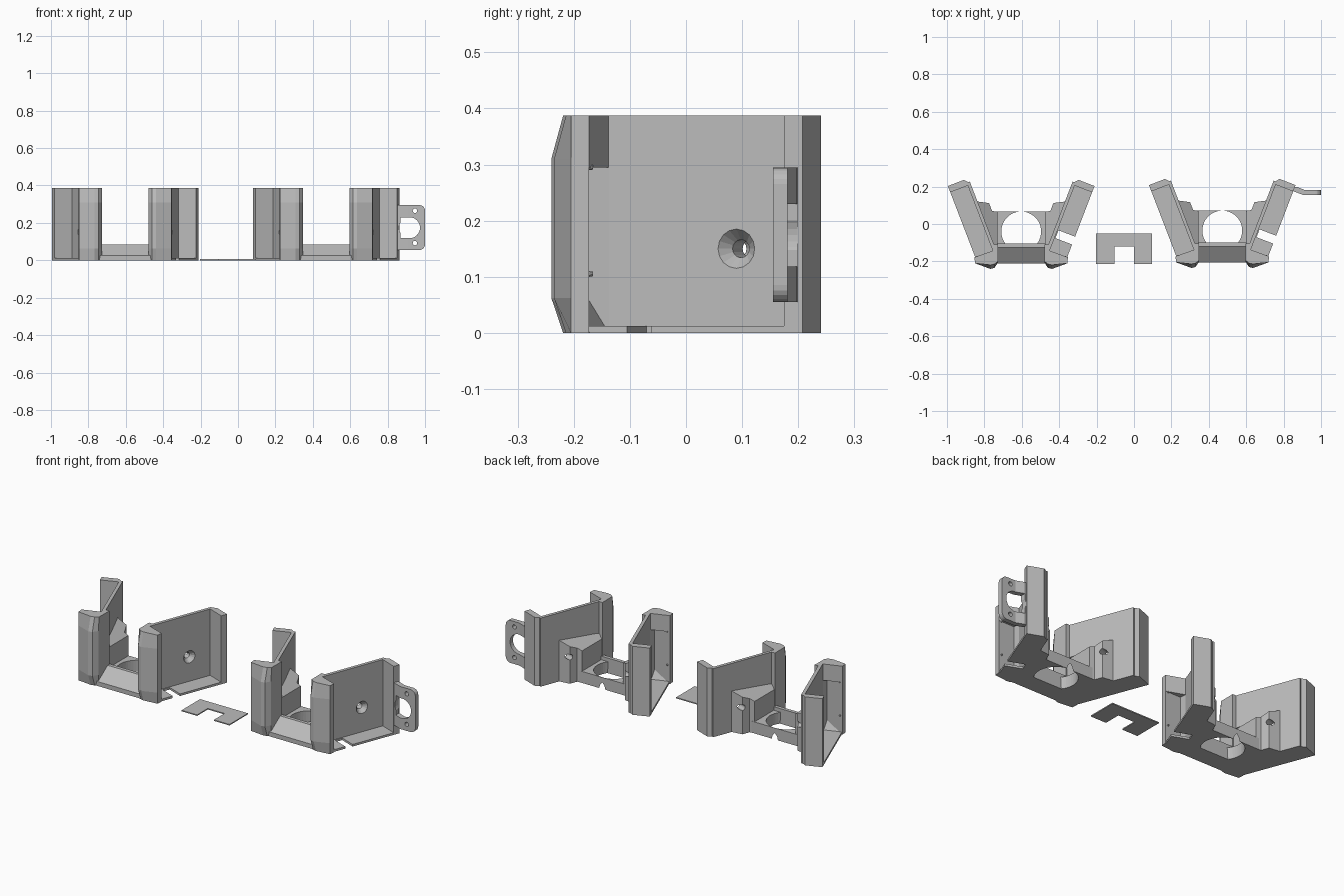
import bpy, bmesh, math
from mathutils import Matrix, Vector

cube = bpy.data.objects.get("Cube")
if cube:
    bpy.data.objects.remove(cube, do_unlink=True)

grey = bpy.data.materials.new("light_grey")
grey.use_nodes = True
grey.diffuse_color = (0.5, 0.5, 0.5, 1)
grey.node_tree.nodes["Principled BSDF"].inputs["Base Color"].default_value = (0.5, 0.5, 0.5, 1)

HEIGHT = 0.387
FLOOR = 0.012
LEAN = math.radians(21)


def finish(bm, name):
    bmesh.ops.recalc_face_normals(bm, faces=bm.faces)
    mesh = bpy.data.meshes.new(name)
    bm.to_mesh(mesh)
    bm.free()
    mesh.materials.append(grey)
    obj = bpy.data.objects.new(name, mesh)
    bpy.context.collection.objects.link(obj)
    return obj


def loft(name, sections):
    """Join matching closed rings of points and cap both ends."""
    bm = bmesh.new()
    rings = [[bm.verts.new(p) for p in ring] for ring in sections]
    n = len(rings[0])
    for low, high in zip(rings, rings[1:]):
        for i in range(n):
            j = (i + 1) % n
            bm.faces.new((low[i], low[j], high[j], high[i]))
    bm.faces.new(rings[0])
    bm.faces.new(rings[-1])
    return finish(bm, name)


def prism(name, plan, z0, z1):
    return loft(name, [[(x, y, z) for x, y in plan] for z in (z0, z1)])


def cone(name, centre, axis, r1, r2, depth, segments=32):
    bm = bmesh.new()
    turn = Vector(axis).to_track_quat('Z', 'Y').to_matrix().to_4x4()
    bmesh.ops.create_cone(bm, cap_ends=True, segments=segments, radius1=r1, radius2=r2,
                          depth=depth, matrix=Matrix.Translation(centre) @ turn)
    return finish(bm, name)


def cut(obj, cutter):
    cutter.hide_render = True
    mod = obj.modifiers.new("cut", 'BOOLEAN')
    mod.operation = 'DIFFERENCE'
    mod.solver = 'EXACT'
    mod.object = cutter
    bpy.context.view_layer.objects.active = obj
    bpy.ops.object.modifier_apply(modifier=mod.name)
    bpy.data.objects.remove(cutter, do_unlink=True)


def side_panel(tag, cx, cy, side):
    """One leaning tray; side is -1 or +1 along x."""
    def place(points):
        return [(cx - side * x, cy + y) for x, y in points]

    # s runs forward along the tray, d runs inward from its open edge
    def at(s, d):
        return (-0.392 + s * math.sin(LEAN) + d * math.cos(LEAN),
                0.203 - s * math.cos(LEAN) + d * math.sin(LEAN))

    def strip(name, s0, s1, d0, d1, z0, z1):
        plan = [at(s0, d0), at(s1, d0), at(s1, d1), at(s0, d1)]
        return prism(tag + name, place(plan), z0, z1)

    wall = strip("wall", 0.02, 0.42, 0.1, 0.118, 0, HEIGHT)
    back = [at(0, 0), at(0.036, 0), at(0.036, 0.1), at(0.06, 0.118), at(0.03, 0.118), at(0, 0.091)]
    prism(tag + "back_lip", place(back), 0, HEIGHT)

    # thin tray floor, with a slot on the left panel only
    if side > 0:
        strip("floor_back", 0.03, 0.29, 0, 0.11, 0, FLOOR)
        strip("floor_front", 0.335, 0.42, 0, 0.11, 0, FLOOR)
        strip("floor_edge", 0.28, 0.345, 0.095, 0.11, 0, FLOOR)
    else:
        strip("floor", 0.03, 0.42, 0, 0.11, 0, FLOOR)

    # front column, its face sloping back at top and bottom
    rear = [(-0.124, -0.11), (-0.15, -0.11), (-0.155, -0.178), (-0.25, -0.178), (-0.247, -0.21)]
    face = [(-0.165, -0.24), (-0.143, -0.235), (-0.125, -0.207)]
    rings = []
    for z, inset in ((0, 0.021), (0.062, 0), (0.31, 0), (HEIGHT, 0.021)):
        ring = place(rear + [(x, min(y + inset, -0.2)) for x, y in face])
        rings.append([(x, y, z) for x, y in ring])
    loft(tag + "front_column", rings)

    # corner fillings behind the column
    corner = place([(-0.25, -0.178), (-0.145, -0.178), (-0.145, -0.14)])
    prism(tag + "top_corner", corner, 0.295, HEIGHT)
    tip = place([(-0.155, -0.178), (-0.15, -0.178), (-0.15, -0.176)])
    loft(tag + "bottom_corner", [[(x, y, 0) for x, y in corner], [(x, y, 0.058) for x, y in tip]])
    for z in (0.105, 0.295):
        x, y = place([(-0.235, -0.177)])[0]
        cone(tag + "clip", (x, y, z), (0, 1, 0), 0.006, 0.004, 0.012, 10)

    # screw block on the inner side, with a sloping top
    plan = [at(0.13, 0.11), (-0.172, 0.112), (-0.156, 0.07), (-0.128, 0.065),
            (-0.128, -0.11), at(0.4, 0.11)]
    tops = (0.235, 0.21, 0.19, 0.18, 0.18, 0.21)
    plan = place(plan)
    block = loft(tag + "screw_block", [[(x, y, 0) for x, y in plan],
                                       [(x, y, z) for (x, y), z in zip(plan, tops)]])

    # countersunk screw hole through wall and block
    hole = place([at(0.165, 0.1)])[0]
    inward = (side * -math.cos(LEAN), math.sin(LEAN), 0)
    for part in (wall, block):
        cut(part, cone("sink", (*hole, 0.15), inward, 0.056, 0.014, 0.05, 16))
        cut(part, cone("bore", (*hole, 0.15), inward, 0.016, 0.016, 0.4, 16))


def bracket(tag, cx, cy):
    for side, label in ((-1, "right_"), (1, "left_")):
        side_panel(tag + label, cx, cy, side)

    # base with its round opening, and raised back bar
    half = [(0.205, 0.068), (0.14, -0.115)]
    plan = half + [(-x, y) for x, y in reversed(half)]
    base = prism(tag + "base", [(cx + x, cy + y) for x, y in plan], 0, 0.065)
    cut(base, cone("opening", (cx, cy - 0.04, 0), (0, 0, 1), 0.118, 0.102, 0.3, 48))

    # sloping front bar
    profile = [(-0.21, 0), (-0.21, 0.025), (-0.125, 0.085), (-0.105, 0.085), (-0.105, 0)]
    loft(tag + "front_bar", [[(cx + x, cy + y, z) for y, z in profile] for x in (-0.145, 0.145)])


bracket("right_bracket_", -0.603, 0)
bracket("left_bracket_", 0.472, 0.005)

# mounting tab on the outer edge of the left bracket
plan = [(0.845, 0.2), (0.872, 0.198), (0.915, 0.181), (1.0, 0.181),
        (1.0, 0.155), (0.905, 0.155), (0.852, 0.175)]
tab = prism("mounting_tab", plan, 0.055, 0.295)
bm = bmesh.new()
bm.from_mesh(tab.data)
ends = [e for e in bm.edges if all(v.co.x > 0.99 for v in e.verts)
        and abs(e.verts[0].co.y - e.verts[1].co.y) > 0.01]
bmesh.ops.bevel(bm, geom=ends, offset=0.03, segments=5, affect='EDGES', profile=0.5)
bm.to_mesh(tab.data)
bm.free()
cut(tab, cone("round_cut", (0.917, 0.17, 0.174), (0, 1, 0), 0.056, 0.056, 0.2))
cut(tab, prism("root_cut", [(0.868, 0.1), (0.917, 0.1), (0.917, 0.25), (0.868, 0.25)], 0.118, 0.23))
for z in (0.092, 0.265):
    cut(tab, cone("tab_hole", (0.946, 0.17, z), (0, 1, 0), 0.012, 0.012, 0.2, 16))

# loose flat plate
prism("notched_plate", [(-0.202, -0.05), (-0.202, -0.215), (-0.105, -0.215), (-0.105, -0.12),
                        (0, -0.12), (0, -0.215), (0.097, -0.215), (0.097, -0.05)], 0, 0.006)
